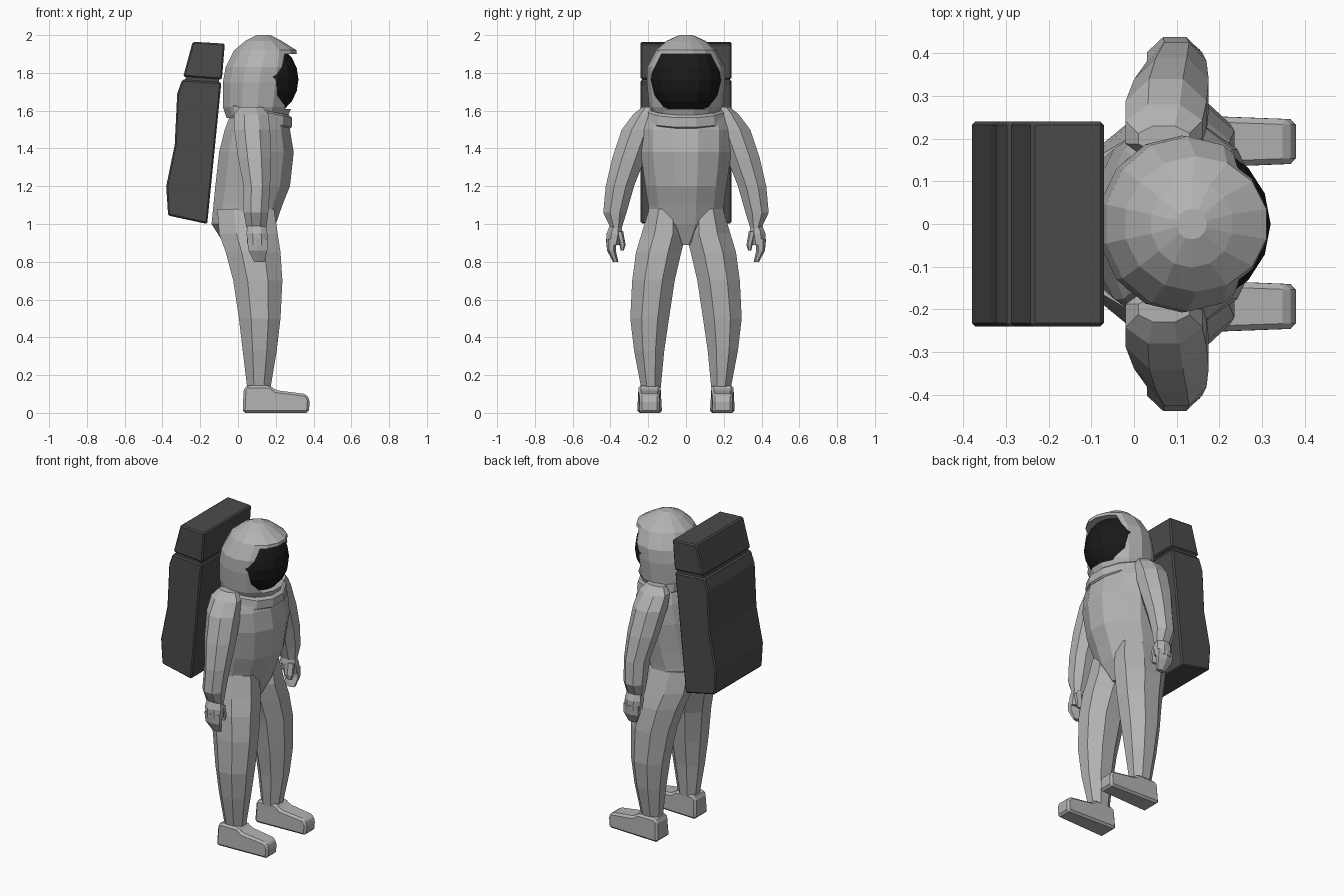
import bpy, bmesh, math

if "Cube" in bpy.data.objects:
    bpy.data.objects.remove(bpy.data.objects["Cube"], do_unlink=True)


def material(name, r, g, b):
    m = bpy.data.materials.new(name)
    m.use_nodes = True
    m.diffuse_color = (r, g, b, 1)
    m.node_tree.nodes["Principled BSDF"].inputs["Base Color"].default_value = (r, g, b, 1)
    return m


SUIT = material("suit_grey", 0.45, 0.45, 0.45)
PACK = material("pack_dark_grey", 0.07, 0.07, 0.07)
BLACK = material("visor_black", 0.01, 0.01, 0.01)


def finish(name, bm, mat):
    bmesh.ops.recalc_face_normals(bm, faces=bm.faces)
    mesh = bpy.data.meshes.new(name)
    bm.to_mesh(mesh)
    bm.free()
    mesh.materials.append(mat)
    ob = bpy.data.objects.new(name, mesh)
    bpy.context.collection.objects.link(ob)
    return ob


def loft(name, rings, n=8, side=1, slope=0.0, mat=SUIT):
    """Skin closed rings given as (z, x_min, x_max, y_min, y_max)."""
    bm = bmesh.new()
    loops = []
    grow = 1 / math.cos(math.pi / n)
    for z, x0, x1, y0, y1 in rings:
        loop = []
        for i in range(n):
            a = 2 * math.pi * (i + 0.5) / n
            x = (x0 + x1) / 2 + (x1 - x0) / 2 * math.cos(a) * grow
            y = (y0 + y1) / 2 + (y1 - y0) / 2 * math.sin(a) * grow
            loop.append(bm.verts.new((x, y * side, z - slope * (x - 0.1))))
        loops.append(loop)
    for a, b in zip(loops, loops[1:]):
        for i in range(n):
            j = (i + 1) % n
            bm.faces.new((a[i], a[j], b[j], b[i]))
    bm.faces.new(loops[0])
    bm.faces.new(loops[-1])
    return finish(name, bm, mat)


def centred(rings):
    return [(z, x0, x1, -h, h) for z, x0, x1, h in rings]


def prism(name, profile, y0, y1, mat, bevel=0.0):
    """Extrude a side profile of (x, z) points across y."""
    bm = bmesh.new()
    face = bm.faces.new([bm.verts.new((x, y0, z)) for x, z in profile])
    out = bmesh.ops.extrude_face_region(bm, geom=[face])["geom"]
    bmesh.ops.translate(bm, vec=(0, y1 - y0, 0),
                        verts=[v for v in out if isinstance(v, bmesh.types.BMVert)])
    ob = finish(name, bm, mat)
    if bevel:
        mod = ob.modifiers.new("bevel", "BEVEL")
        mod.width = bevel
        mod.segments = 1
    return ob


# Torso and tilted collar
loft("torso", centred([
    (0.89, -0.07, 0.15, 0.05), (1.0, -0.14, 0.2, 0.19), (1.1, -0.13, 0.235, 0.2),
    (1.2, -0.12, 0.275, 0.215), (1.38, -0.1, 0.295, 0.24), (1.5, -0.07, 0.275, 0.24),
    (1.58, -0.04, 0.25, 0.21), (1.62, -0.03, 0.2, 0.17)]), n=12)
loft("collar", centred([
    (1.54, -0.05, 0.275, 0.2), (1.55, -0.06, 0.285, 0.21),
    (1.6, -0.07, 0.285, 0.2), (1.61, -0.06, 0.27, 0.19)]), n=12, slope=0.2)

# Helmet with an eight-sided face opening
helmet = loft("helmet", centred([
    (1.56, -0.06, 0.26, 0.165), (1.62, -0.08, 0.285, 0.19), (1.75, -0.08, 0.305, 0.202),
    (1.83, -0.065, 0.315, 0.2), (1.92, -0.02, 0.31, 0.155),
    (1.97, 0.04, 0.23, 0.1), (2.0, 0.1, 0.17, 0.035)]), n=14)
bm = bmesh.new()
half = [(0.11, 1.61), (0.165, 1.68), (0.19, 1.78), (0.13, 1.9)]
outline = half + [(-y, z) for y, z in reversed(half)]
face = bm.faces.new([bm.verts.new((0.15, y, z)) for y, z in outline])
new = bmesh.ops.extrude_face_region(bm, geom=[face])["geom"]
bmesh.ops.translate(bm, vec=(0.4, 0, 0), verts=[v for v in new if isinstance(v, bmesh.types.BMVert)])
cutter = finish("opening_cutter", bm, SUIT)
cutter.hide_render = True
cutter.hide_set(True)
cut = helmet.modifiers.new("opening", "BOOLEAN")
cut.operation = "DIFFERENCE"
cut.solver = "EXACT"
cut.object = cutter

# Bulging visor inside the opening
bm = bmesh.new()
bmesh.ops.create_uvsphere(bm, u_segments=16, v_segments=10, radius=1)
for v in bm.verts:
    v.co = (0.14 + v.co.x * 0.18, v.co.y * 0.187, 1.765 + v.co.z * 0.195)
finish("visor", bm, BLACK)

# Backpack: lower body, recessed seam, top section
prism("backpack_body", [(-0.163, 1.0), (-0.37, 1.045), (-0.38, 1.2), (-0.335, 1.42),
                        (-0.322, 1.69), (-0.295, 1.765), (-0.088, 1.75)], -0.24, 0.24, PACK, 0.008)
prism("backpack_seam", [(-0.1, 1.72), (-0.29, 1.73), (-0.27, 1.8), (-0.1, 1.8)],
      -0.232, 0.232, PACK)
prism("backpack_top", [(-0.085, 1.765), (-0.29, 1.78), (-0.24, 1.965), (-0.07, 1.955)],
      -0.24, 0.24, PACK, 0.008)

# Limbs, built once for each side
LEG = [(0.12, 0.05, 0.17, 0.135, 0.235), (0.33, 0.025, 0.205, 0.115, 0.275),
       (0.5, 0.005, 0.225, 0.09, 0.295), (0.7, -0.025, 0.235, 0.06, 0.285),
       (0.85, -0.065, 0.225, 0.025, 0.265), (0.95, -0.1, 0.21, 0.0, 0.235),
       (1.08, -0.11, 0.19, 0.02, 0.195)]
ARM = [(0.98, 0.045, 0.15, 0.34, 0.4), (1.06, 0.03, 0.16, 0.315, 0.438),
       (1.2, 0.03, 0.17, 0.275, 0.425), (1.35, 0.0, 0.175, 0.215, 0.39),
       (1.5, -0.02, 0.17, 0.16, 0.34), (1.58, -0.02, 0.16, 0.15, 0.28),
       (1.62, 0.01, 0.13, 0.17, 0.23)]
PALM = [(0.89, 0.05, 0.155, 0.35, 0.42), (0.95, 0.045, 0.155, 0.335, 0.42),
        (1.0, 0.05, 0.145, 0.345, 0.4)]
FINGERS = [(0.8, 0.085, 0.14, 0.36, 0.385), (0.86, 0.055, 0.155, 0.375, 0.415),
           (0.92, 0.05, 0.155, 0.37, 0.42)]
THUMB = [(0.86, 0.11, 0.145, 0.33, 0.345), (0.89, 0.1, 0.15, 0.322, 0.35),
         (0.96, 0.09, 0.15, 0.335, 0.37)]
BOOT = [(0.025, 0), (0.03, 0.13), (0.05, 0.145), (0.17, 0.145), (0.2, 0.12),
        (0.36, 0.1), (0.38, 0.07), (0.375, 0)]

for label, side in (("left", 1), ("right", -1)):
    loft(label + "_leg", LEG, side=side)
    loft(label + "_arm", ARM, side=side)
    loft(label + "_palm", PALM, side=side)
    loft(label + "_fingers", FINGERS, n=6, side=side)
    loft(label + "_thumb", THUMB, n=6, side=side)
    boot = prism(label + "_boot", BOOT, side * 0.12, side * 0.265, SUIT, 0.018)
    # Narrow the toe, heel and upper of the boot
    for v in boot.data.vertices:
        middle = side * 0.195
        squeeze = 0.72 if v.co.x > 0.3 else 0.8 if v.co.z > 0.1 else 0.92
        v.co.y = middle + (v.co.y - middle) * squeeze
